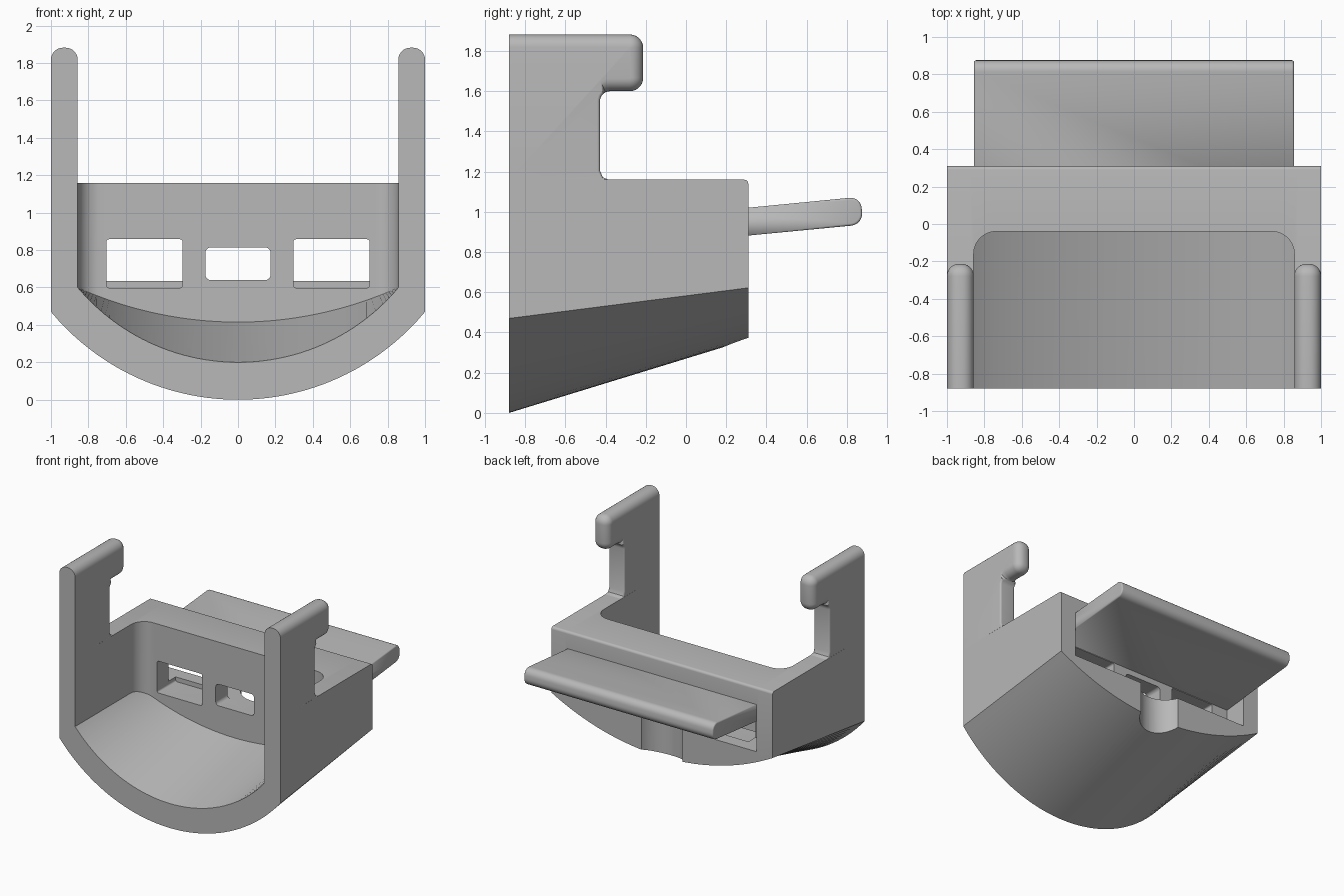
import bpy, bmesh, math
from mathutils import Vector

if "Cube" in bpy.data.objects:
    bpy.data.objects.remove(bpy.data.objects["Cube"], do_unlink=True)

GREY = bpy.data.materials.new("plain_grey")
GREY.use_nodes = True
GREY.diffuse_color = (0.48, 0.48, 0.48, 1)
GREY.node_tree.nodes["Principled BSDF"].inputs["Base Color"].default_value = (0.48, 0.48, 0.48, 1)

FRONT, BACK, DECK, WALL, INNER = -0.88, 0.31, 1.16, -0.04, 0.857


def loft(name, rings):
    """Closed solid through a list of equal-length rings."""
    bm = bmesh.new()
    rows = [[bm.verts.new(p) for p in ring] for ring in rings]
    n = len(rows[0])
    for a, b in zip(rows, rows[1:]):
        for i in range(n):
            j = (i + 1) % n
            bm.faces.new((a[i], a[j], b[j], b[i]))
    bm.faces.new(rows[0][::-1])
    bm.faces.new(rows[-1])
    bmesh.ops.remove_doubles(bm, verts=bm.verts, dist=1e-5)
    bmesh.ops.recalc_face_normals(bm, faces=bm.faces)
    mesh = bpy.data.meshes.new(name)
    bm.to_mesh(mesh)
    bm.free()
    mesh.materials.append(GREY)
    obj = bpy.data.objects.new(name, mesh)
    bpy.context.collection.objects.link(obj)
    return obj


def fillet(corners, steps=7):
    """Counter-clockwise outline with rounded corners, from (u, v, radius)."""
    out = []
    for i, (u, v, r) in enumerate(corners):
        p = Vector((u, v))
        if r == 0:
            out.append(p)
            continue
        a = (Vector(corners[i - 1][:2]) - p).normalized()
        b = (Vector(corners[(i + 1) % len(corners)][:2]) - p).normalized()
        half = a.angle(b) / 2
        centre = p + (a + b).normalized() * (r / math.sin(half))
        start = p + a * (r / math.tan(half)) - centre
        end = p + b * (r / math.tan(half)) - centre
        for k in range(steps + 1):
            d = start.lerp(end, k / steps)
            total = start.angle(end)
            t = total * k / steps
            d = (start * math.sin(total - t) + end * math.sin(t)) / math.sin(total)
            out.append(centre + d)
    return out


def arc(x, width, sag):
    """Height of a circular arc above its lowest point."""
    radius = (width ** 2 + sag ** 2) / (2 * sag)
    return radius - math.sqrt(radius ** 2 - x * x)


def cut(target, cutter):
    cutter.hide_render = True
    mod = target.modifiers.new("cut", "BOOLEAN")
    mod.operation, mod.solver, mod.object = "DIFFERENCE", "EXACT", cutter
    bpy.context.view_layer.objects.active = target
    bpy.ops.object.modifier_apply(modifier=mod.name)
    bpy.data.objects.remove(cutter, do_unlink=True)


def rounded_prism(name, outline, centre, half, radius_at):
    """Outline in y, z extruded along x, with rounded side edges."""
    n = len(outline)
    info = []
    for i, p in enumerate(outline):
        d = (p - outline[i - 1]).normalized() + (outline[(i + 1) % n] - p).normalized()
        normal = Vector((d.y, -d.x)).normalized()
        if p.x < FRONT + 0.01:
            normal = Vector((0, 1))
        info.append((p, normal, radius_at(p)))
    rings = []
    steps = 7
    for side in (-1, 1):
        for k in range(steps + 1):
            a = math.pi / 2 * (k if side < 0 else steps - k) / steps
            ring = []
            for p, normal, r in info:
                q = p - normal * r * (1 - math.sin(a))
                ring.append((centre + side * (half - r + r * math.cos(a)), q.x, q.y))
            rings.append(ring)
    return loft(name, rings)


def window(x, z, w, h, r):
    corners = [(x - w, z - h, r), (x + w, z - h, r), (x + w, z + h, r), (x - w, z + h, r)]
    outline = fillet(corners)
    return loft("window_cutter", [[(p.x, y, p.y) for p in outline] for y in (-0.3, 0.2)])


# Body block with a sloping, tapering curved underside
rings = []
for i in range(49):
    x = -1 + i / 24
    low_front, low_back = arc(x, 1, 0.47), 0.365 + arc(x, 1, 0.257)
    profile = fillet([(FRONT, low_front, 0), (BACK, low_back, 0), (BACK, DECK, 0.02), (FRONT, DECK, 0)], 4)
    rings.append([(x, p.x, p.y) for p in profile])
body = loft("body", rings)

# Open trough with rounded rear corners
rings = []
corner = 0.12
for i in range(65):
    x = -INNER * math.cos(math.pi * i / 64)
    over = max(0, abs(x) - (INNER - corner))
    rear = WALL - corner + math.sqrt(max(0, corner ** 2 - over ** 2))
    z0, z1 = 0.2 + arc(x, INNER, 0.4), 0.415 + arc(x, INNER, 0.185)

    def floor(y):
        return z0 + (z1 - z0) * (y - FRONT) / (WALL - FRONT)
    rings.append([(x, -1, floor(-1)), (x, rear, floor(rear)), (x, rear, 2.2), (x, -1, 2.2)])
cut(body, loft("trough_cutter", rings))

# Rear slot
slot = [(0.11, 0.635), (0.5, 0.635), (0.5, 0.95), (0.11, 0.95)]
cut(body, loft("slot_cutter", [[(x, y, z) for y, z in slot] for x in (-0.856, 0.856)]))

# Windows through the rear wall
for x in (-0.5, 0.5):
    cut(body, window(x, 0.728, 0.204, 0.13, 0.015))
cut(body, window(0, 0.727, 0.174, 0.088, 0.03))

# Scalloped notch below the slot
circle = [(0.2 * math.cos(t * math.pi / 24), 0.38 + 0.2 * math.sin(t * math.pi / 24)) for t in range(48)]
cut(body, loft("notch_cutter", [[(x, y, z) for x, y in circle] for z in (0.2, 0.7)]))

# Hooked uprights
hook = fillet([(FRONT, DECK, 0), (-0.38, DECK, 0), (-0.428, DECK + 0.002, 0.04), (-0.428, 1.6, 0.05),
               (-0.213, 1.6, 0.066), (-0.213, 1.882, 0.066), (FRONT, 1.882, 0)][:1]
              + [(-0.385, DECK, 0), (-0.414, 1.172, 0), (-0.428, 1.205, 0), (-0.428, 1.6, 0.05),
                 (-0.213, 1.6, 0.066), (-0.213, 1.882, 0.066), (FRONT, 1.882, 0)])


def hook_radius(p):
    if p.y < DECK + 0.01:
        return 0
    return 0.064 if p.y > 1.59 else 0.015


uprights = [rounded_prism(name, hook, s * (1 + INNER) / 2, (1 - INNER) / 2, hook_radius)
            for name, s in (("left_hook", 1), ("right_hook", -1))]

# Tilted rear plate
plate = rounded_prism("rear_plate",
                      fillet([(0.1, 0.862, 0), (0.882, 0.937, 0.06), (0.868, 1.075, 0.055), (0.1, 1.0, 0)]),
                      0, 0.855, lambda p: 0.012 if p.x > 0.2 else 0)

# Soft shading with crisp edges
for obj in [body, plate] + uprights:
    bpy.ops.object.select_all(action="DESELECT")
    obj.select_set(True)
    bpy.context.view_layer.objects.active = obj
    bpy.ops.object.shade_smooth_by_angle(angle=math.radians(30))
